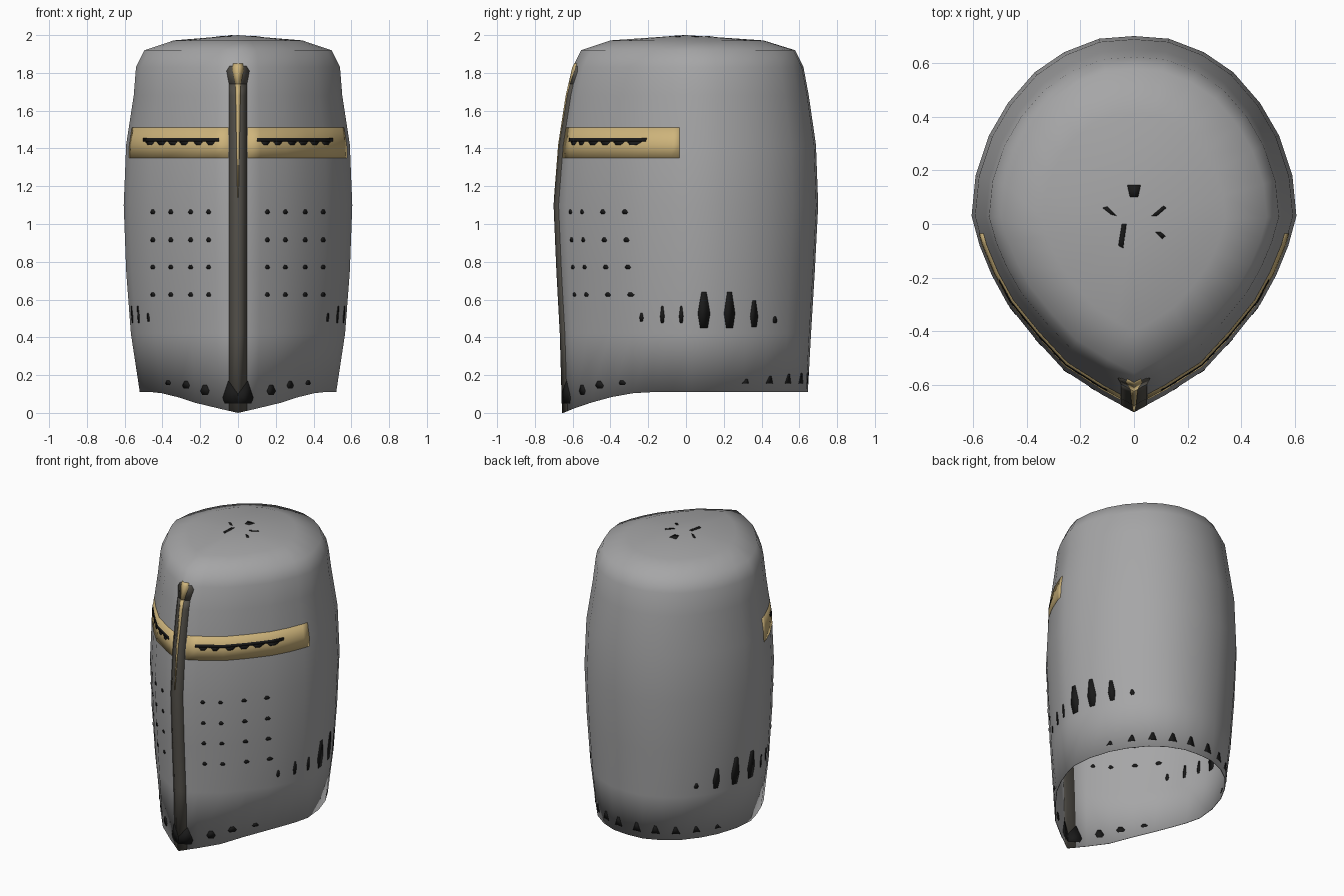
import bpy, bmesh
from mathutils import Vector

old = bpy.data.objects.get("Cube")
if old:
    bpy.data.objects.remove(old, do_unlink=True)


def material(name, rgb):
    m = bpy.data.materials.new(name)
    m.use_nodes = True
    col = (*rgb, 1)
    m.diffuse_color = col
    bsdf = m.node_tree.nodes["Principled BSDF"]
    bsdf.inputs["Base Color"].default_value = col
    bsdf.inputs["Roughness"].default_value = 0.7
    return m


STEEL = material("steel grey", (0.38, 0.38, 0.385))
BRASS = material("pale brass", (0.62, 0.46, 0.20))
DARK = material("dark iron", (0.09, 0.083, 0.07))
BLACK = material("opening black", (0.01, 0.01, 0.01))
SHELL_THICK = 0.004

# Half outline of the widest section, from the front point to the back
OUTLINE = [(0, -.7), (.12, -.635), (.26, -.545), (.37, -.425), (.47, -.3), (.53, -.19),
           (.575, -.08), (.605, .03), (.59, .18), (.54, .33), (.47, .45), (.37, .565),
           (.26, .64), (.13, .69), (0, .7)]
# Height, half width, front reach, back reach
LEVELS = [(.11, .52, .655, .645), (.42, .567, .667, .662), (.75, .592, .685, .682),
          (1.1, .605, .70, .70), (1.42, .592, .675, .688), (1.68, .552, .635, .65),
          (1.83, .54, .60, .622), (1.92, .495, .555, .577), (1.972, .34, .40, .41)]


def build_shell():
    """Single sheet helmet wall, pointed at the front, with a low crown."""
    bm = bmesh.new()
    ring = OUTLINE + [(-x, y) for x, y in OUTLINE[-2:0:-1]]
    rows = []
    for i, (z, w, f, b) in enumerate(LEVELS):
        row = []
        for x, y in ring:
            px, py = x * w / .605, y * (f if y < 0 else b) / .7
            drop = min(1, max(0, (-py - .2) / .455)) ** 1.7 if i == 0 else 0
            row.append(bm.verts.new((px, py, z - .11 * drop)))
        rows.append(row)
    n = len(ring)
    for lo, hi in zip(rows, rows[1:]):
        for i in range(n):
            j = (i + 1) % n
            bm.faces.new((lo[i], lo[j], hi[j], hi[i]))
    top = bm.verts.new((0, 0, 2))
    for i in range(n):
        bm.faces.new((rows[-1][i], rows[-1][(i + 1) % n], top))
    bm.normal_update()
    return bm


def finish(name, bm, mat, thick):
    me = bpy.data.meshes.new(name)
    for f in bm.faces:
        f.smooth = True
    bm.to_mesh(me)
    me.materials.append(mat)
    ob = bpy.data.objects.new(name, me)
    bpy.context.collection.objects.link(ob)
    mod = ob.modifiers.new("thickness", 'SOLIDIFY')
    mod.thickness = thick
    mod.offset = -1
    return ob


SHELL = build_shell()
finish("helmet_shell", SHELL, STEEL, SHELL_THICK)

# Each direction: the two outline axes and the half space that is kept
DIRS = {"front": (0, 2, (0, 0, 0), (0, 1, 0)),
        "back": (0, 2, (0, 0, 0), (0, -1, 0)),
        "left": (1, 2, (0, 0, 0), (-1, 0, 0)),
        "right": (1, 2, (0, 0, 0), (1, 0, 0)),
        "top": (0, 1, (0, 0, 1.9), (0, 0, -1))}


def patch(poly, side, extra=()):
    """Piece of the shell inside a convex outline seen from one direction."""
    a, b, co, no = DIRS[side]
    area = sum(p[0] * q[1] - q[0] * p[1] for p, q in zip(poly, poly[1:] + poly[:1]))
    poly = poly if area > 0 else poly[::-1]
    planes = [(Vector(co), Vector(no))] + list(extra)
    for p, q in zip(poly, poly[1:] + poly[:1]):
        pc, pn = Vector(), Vector()
        pc[a], pc[b] = p
        pn[a], pn[b] = q[1] - p[1], p[0] - q[0]
        planes.append((pc, pn.normalized()))
    bm = SHELL.copy()
    for pc, pn in planes:
        bmesh.ops.bisect_plane(bm, geom=bm.verts[:] + bm.edges[:] + bm.faces[:], dist=1e-5,
                               plane_co=pc, plane_no=pn, clear_outer=True)
    return bm


def plates(name, mat, lift, pieces):
    """Thin plates that follow the wall and show on both of its faces."""
    total = bmesh.new()
    for bm in pieces:
        bm.normal_update()
        for v, n in [(v, v.normal.copy()) for v in bm.verts]:
            v.co += n * lift
        tmp = bpy.data.meshes.new("piece")
        bm.to_mesh(tmp)
        total.from_mesh(tmp)
        bpy.data.meshes.remove(tmp)
        bm.free()
    ob = finish(name, total, mat, SHELL_THICK + 2 * lift)
    bpy.ops.object.select_all(action='DESELECT')
    ob.select_set(True)
    bpy.context.view_layer.objects.active = ob
    bpy.ops.object.shade_smooth_by_angle(angle=1.2)


def rect(x0, x1, z0, z1):
    return [(x0, z0), (x1, z0), (x1, z1), (x0, z1)]


def spike(c, z0, z1, w):
    zm = z0 + .4 * (z1 - z0)
    return [(c - .3 * w, z0), (c + .3 * w, z0), (c + .5 * w, zm), (c + .2 * w, z1),
            (c - .2 * w, z1), (c - .5 * w, zm)]


def both(poly, side="front"):
    return [patch([(s * x, z) for x, z in poly], side) for s in (1, -1)]


# Brass eye bands on each side of the nose ridge
plates("eye_bands", BRASS, .0012,
       [patch(rect(-.8, -.035, 1.35, 1.51), side, [(Vector((s * .05, 0, 0)), Vector((-s, 0, 0)))])
        for side, s in (("left", 1), ("right", -1))])

# Dark nose ridge with a flared head, and its brass inlay
plates("nose_ridge", DARK, .0012,
       [patch(rect(-.047, .047, -.1, 1.74), "front"),
        patch([(-.047, 1.74), (.047, 1.74), (.06, 1.81), (.045, 1.835), (-.045, 1.835),
               (-.06, 1.81)], "front")])
plates("ridge_inlay", BRASS, .0019,
       [patch([(-.002, 1.14), (.002, 1.14), (.013, 1.74), (-.013, 1.74)], "front"),
        patch([(-.013, 1.74), (.013, 1.74), (.03, 1.82), (.025, 1.85), (-.025, 1.85),
               (-.03, 1.82)], "front")])

# Eye slits with a ragged lower edge
slits = both(rect(.1, .5, 1.436, 1.456))
for c in (.145, .21, .285, .345, .405, .465):
    slits += both([(c - .025, 1.437), (c - .01, 1.417), (c + .01, 1.417), (c + .025, 1.437)])
plates("eye_slits", BLACK, .0026, slits)

# Grid of breathing holes
holes = []
for z in (1.065, .917, .773, .627):
    for x in (.155, .25, .355, .45):
        holes += both(spike(x, z - .011, z + .011, .024))
plates("breathing_holes", BLACK, .0026, holes)

# Tall slots on both cheeks
slots = []
for y, z0, z1, w in ((-.235, .485, .53, .02), (-.125, .475, .565, .022), (-.025, .475, .565, .022),
                     (.095, .45, .64, .065), (.23, .45, .64, .058), (.36, .455, .595, .04),
                     (.47, .475, .51, .022)):
    slots += [patch(spike(y, z0, z1, w), side) for side in ("left", "right")]
plates("cheek_slots", BLACK, .0026, slots)

# Notches along the lower rim
notches = both([(0, .05), (.07, .05), (.08, .08), (.05, .17), (0, .10)])
for x, z0, z1, w in ((.175, .095, .148, .045), (.275, .13, .168, .036), (.37, .148, .172, .026)):
    notches += both(spike(x, z0, z1, w))
for x, z1, w in ((.07, .215, .055), (.19, .21, .05), (.30, .205, .042), (.39, .195, .03),
                 (.465, .18, .018)):
    notches += both([(x - w / 2, .155), (x + w / 2, .155), (x + w / 8, z1), (x - w / 8, z1)], "back")
plates("rim_notches", BLACK, .0026, notches)

# Star of vents in the crown
plates("crown_vents", BLACK, .0026, [patch(p, "top") for p in (
    [(-.025, .145), (.025, .145), (.015, .1), (-.015, .1)],
    [(.065, .03), (.085, .03), (.12, .06), (.11, .068)],
    [(-.065, .03), (-.085, .035), (-.117, .06), (-.1, .065)],
    [(-.045, 0), (-.028, 0), (-.04, -.09), (-.058, -.08)],
    [(.08, -.03), (.1, -.03), (.117, -.045), (.105, -.055)])])
